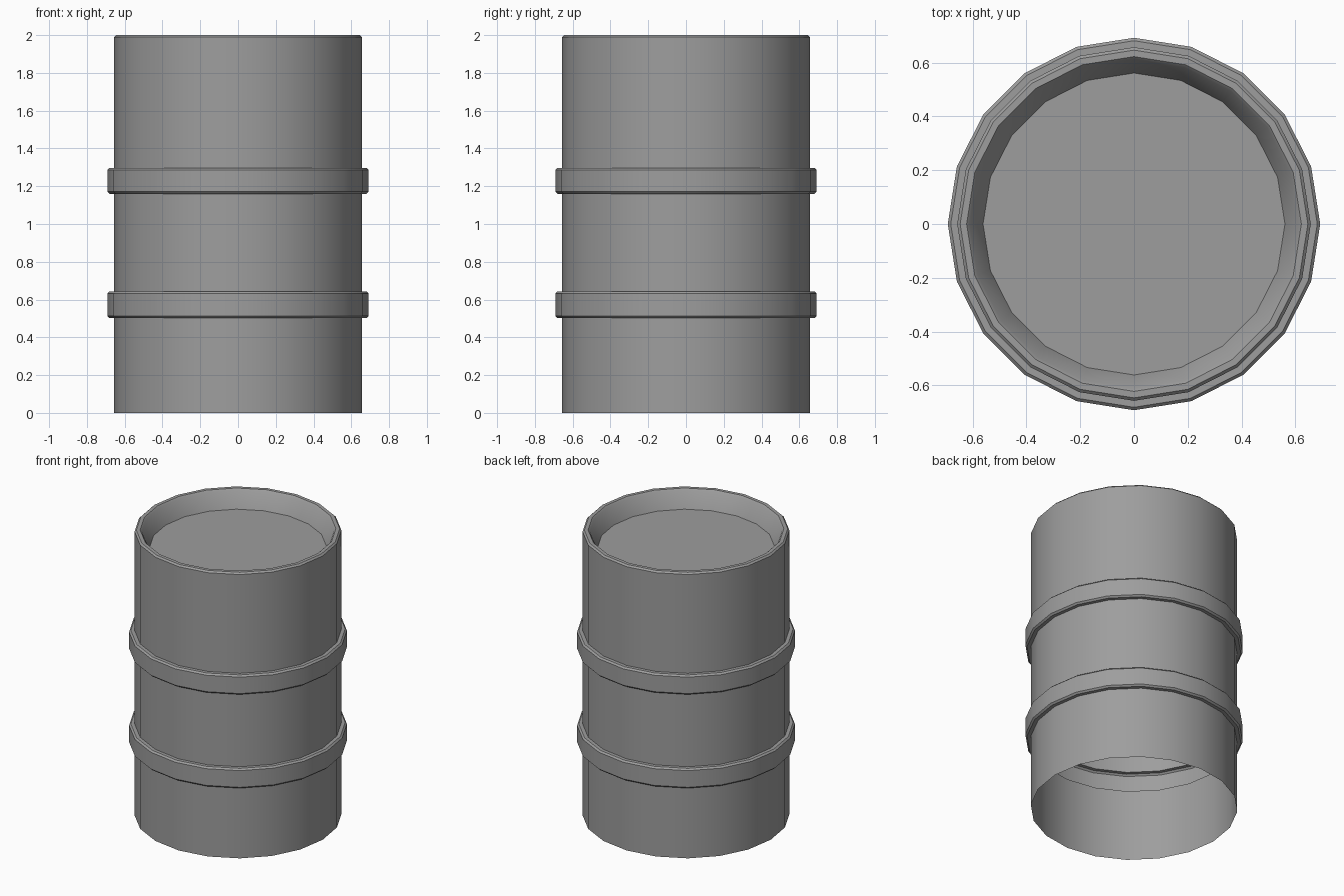
import bpy
import bmesh
import math

SIDES = 20
WALL = 0.657     # wall radius
HOOP = 0.692     # hoop radius
BEVEL = 0.011

cube = bpy.data.objects.get("Cube")
if cube:
    bpy.data.objects.remove(cube, do_unlink=True)

# Grey metal
metal = bpy.data.materials.new("grey metal")
metal.use_nodes = True
grey = (0.34, 0.34, 0.34, 1)
metal.diffuse_color = grey
metal.node_tree.nodes["Principled BSDF"].inputs["Base Color"].default_value = grey


def hoop(low, high):
    """Profile of one raised hoop with bevelled outer corners."""
    return [(WALL, low), (HOOP - BEVEL, low), (HOOP, low + BEVEL),
            (HOOP, high - BEVEL), (HOOP - BEVEL, high), (WALL, high)]


# Wall with hoops, rolled rim and sunken lid as one thin shell, open underneath
profile = [(WALL, 0)]
profile += hoop(0.503, 0.642)
profile += hoop(1.16, 1.297)
profile += [(WALL, 2 - BEVEL), (WALL - BEVEL, 2),
            (0.622, 2), (0.611, 2 - BEVEL), (0.561, 1.88)]

bm = bmesh.new()
rings = []
for radius, z in profile:
    ring = []
    for i in range(SIDES):
        angle = math.tau * i / SIDES
        ring.append(bm.verts.new((radius * math.cos(angle), radius * math.sin(angle), z)))
    rings.append(ring)
for low, high in zip(rings, rings[1:]):
    for i in range(SIDES):
        j = (i + 1) % SIDES
        bm.faces.new((low[i], low[j], high[j], high[i]))

# Lid
bm.faces.new(rings[-1])

mesh = bpy.data.meshes.new("barrel")
bm.to_mesh(mesh)
bm.free()
mesh.materials.append(metal)
barrel = bpy.data.objects.new("barrel", mesh)
bpy.context.collection.objects.link(barrel)

# Smooth round the barrel, sharp at hoops and rim
bpy.ops.object.select_all(action="DESELECT")
barrel.select_set(True)
bpy.context.view_layer.objects.active = barrel
bpy.ops.object.shade_smooth_by_angle(angle=math.radians(30))
